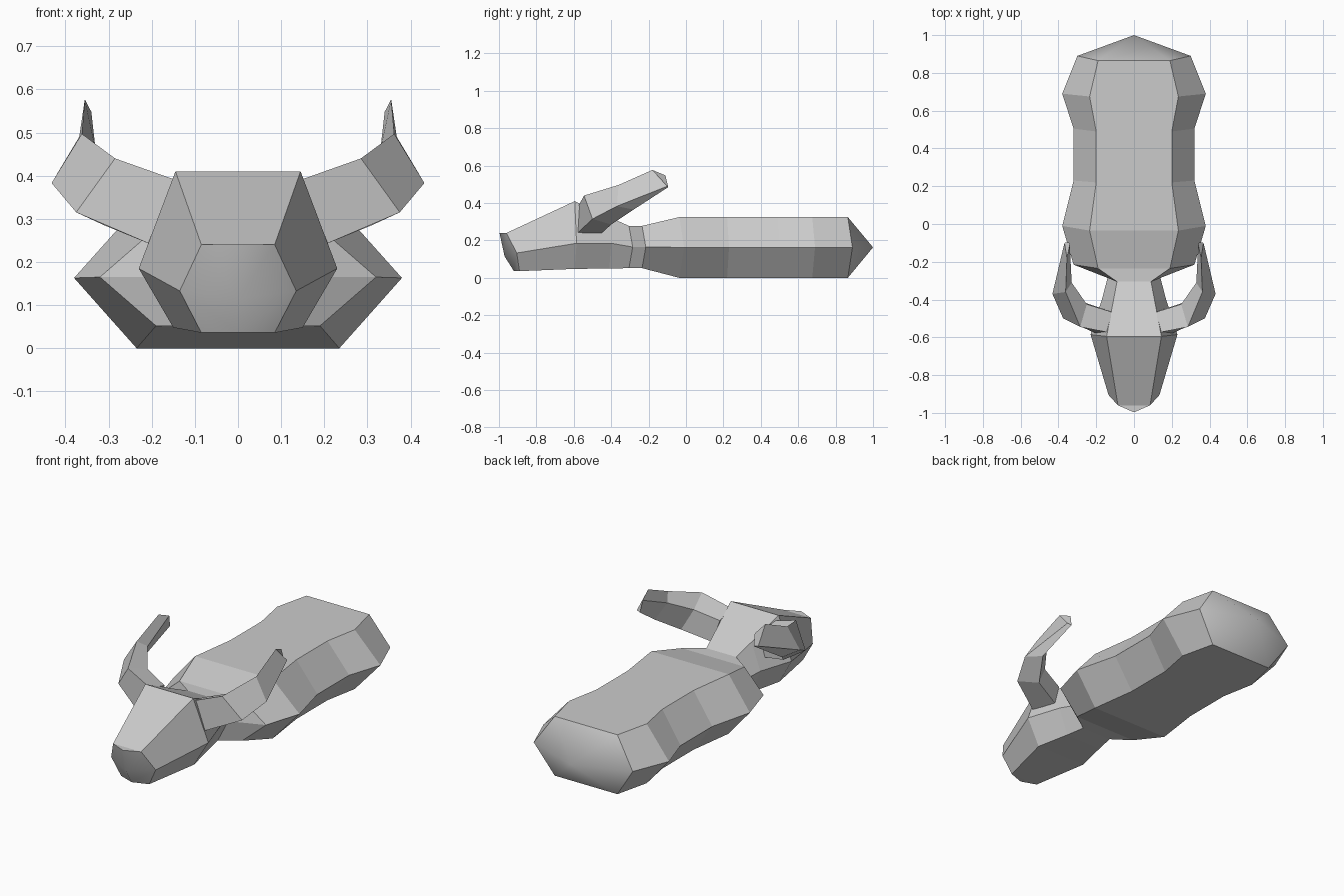
import bpy, bmesh

if "Cube" in bpy.data.objects:
    bpy.data.objects.remove(bpy.data.objects["Cube"])

# level = (half_width, y, z); a station is (top, middle, bottom)
def ring(bm, levels):
    pts = [(w, y, z) for w, y, z in levels] + [(-w, y, z) for w, y, z in reversed(levels)]
    return [bm.verts.new(p) for p in pts]

def bridge(bm, rings):
    for a, b in zip(rings, rings[1:]):
        n = len(a)
        for i in range(n):
            j = (i + 1) % n
            bm.faces.new((a[i], a[j], b[j], b[i]))

def finish(bm, name):
    bmesh.ops.recalc_face_normals(bm, faces=bm.faces)
    mesh = bpy.data.meshes.new(name)
    bm.to_mesh(mesh)
    bm.free()
    obj = bpy.data.objects.new(name, mesh)
    bpy.context.collection.objects.link(obj)
    return obj

NECK = ((0.09, -0.305, 0.278), (0.14, -0.285, 0.165), (0.09, -0.305, 0.052))

# Body: hexagonal sections from rump to shoulders, then pinched to the neck
bm = bmesh.new()
rings = []
for top_w, mid_w, top_y, mid_y in [(0.19, 0.30, 0.865, 0.89), (0.235, 0.38, 0.675, 0.69),
                                   (0.20, 0.32, 0.49, 0.505), (0.20, 0.32, 0.22, 0.23),
                                   (0.235, 0.38, -0.035, -0.01)]:
    rings.append(ring(bm, ((top_w, top_y, 0.325), (mid_w, mid_y, 0.163), (top_w, top_y, 0.0))))
rings.append(ring(bm, ((0.19, -0.235, 0.278), (0.32, -0.215, 0.165), (0.19, -0.235, 0.052))))
rings.append(ring(bm, NECK))
bridge(bm, rings)
tip = bm.verts.new((0, 1, 0.163))
for i in range(6):
    bm.faces.new((rings[0][i], rings[0][(i + 1) % 6], tip)).smooth = True
finish(bm, "body")

# Head: neck to brow to muzzle, with a slightly pointed nose
bm = bmesh.new()
rings = [ring(bm, s) for s in (
    NECK,
    ((0.11, -0.41, 0.325), (0.17, -0.40, 0.185), (0.11, -0.41, 0.05)),
    ((0.145, -0.595, 0.41), (0.23, -0.585, 0.185), (0.15, -0.595, 0.048)),
    ((0.085, -0.96, 0.24), (0.135, -0.905, 0.133), (0.085, -0.89, 0.036)))]
bridge(bm, rings)
tr, mr, br, bl, ml, tl = rings[-1]
ct, cm, cb = [bm.verts.new(p) for p in ((0, -0.997, 0.24), (0, -0.97, 0.115), (0, -0.92, 0.036))]
for f in ((tr, mr, cm, ct), (mr, br, cb, cm), (tl, ml, cm, ct), (ml, bl, cb, cm)):
    bm.faces.new(f).smooth = True
bm.faces.new((tl, tr, ct))
bm.faces.new((br, bl, cb))
finish(bm, "head")

# Horns: four-sided sections sweeping out, back and up, mirrored across x
HORN = [
    ((0.13, -0.575, 0.385), (0.20, -0.58, 0.24), (0.16, -0.45, 0.24), (0.12, -0.465, 0.36)),
    ((0.285, -0.545, 0.44), (0.375, -0.50, 0.315), (0.31, -0.40, 0.285), (0.25, -0.425, 0.40)),
    ((0.362, -0.36, 0.497), (0.432, -0.37, 0.383), (0.385, -0.28, 0.365), (0.33, -0.31, 0.46)),
    ((0.355, -0.18, 0.577), (0.368, -0.10, 0.49), (0.345, -0.095, 0.485), (0.34, -0.11, 0.548))]
for side, name in ((1, "horn_right"), (-1, "horn_left")):
    bm = bmesh.new()
    rings = [[bm.verts.new((side * x, y, z)) for x, y, z in s] for s in HORN]
    bridge(bm, rings)
    bm.faces.new(rings[0])
    bm.faces.new(rings[-1])
    finish(bm, name)
